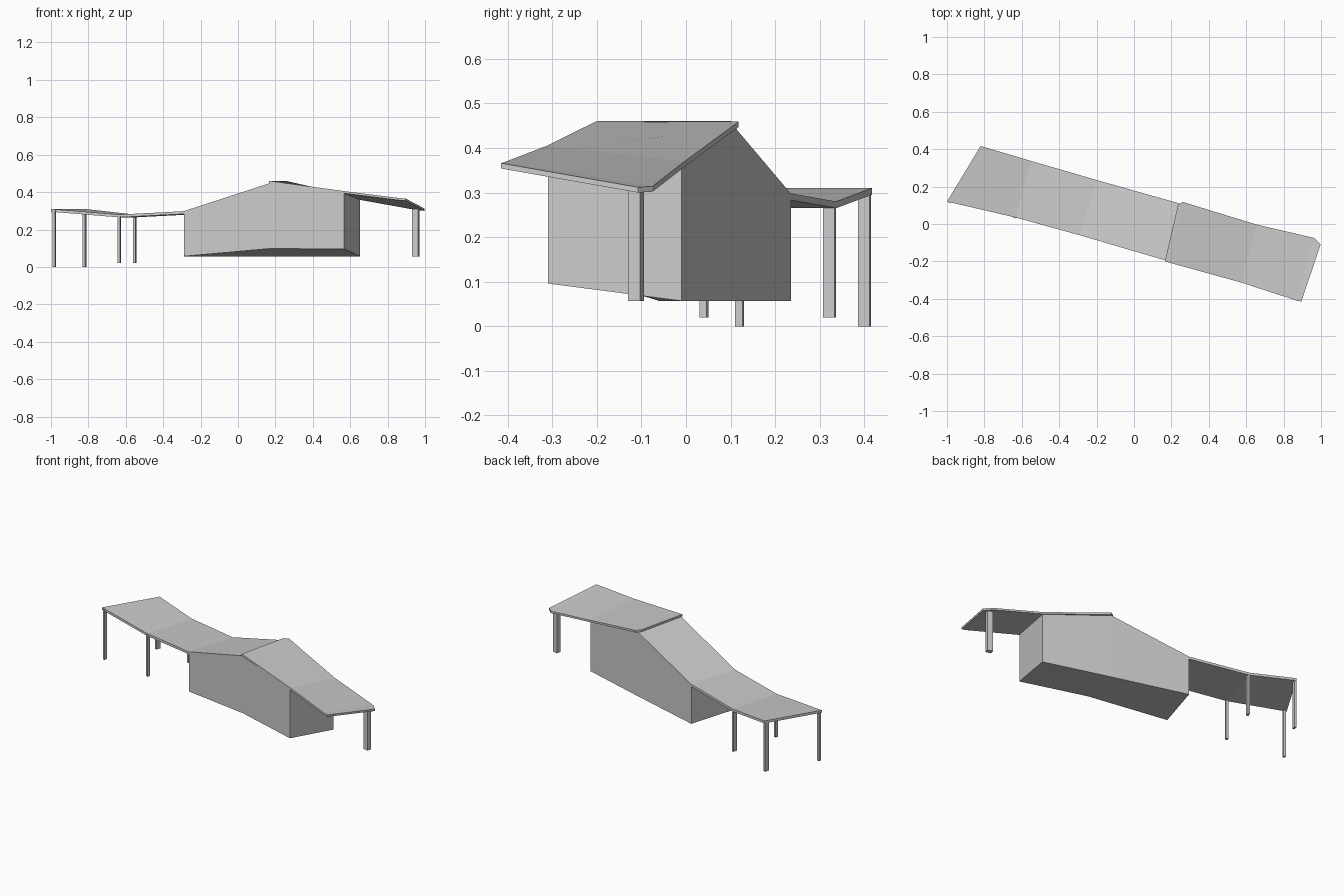
import bpy, bmesh, math
from mathutils import Matrix, Vector

cube = bpy.data.objects.get("Cube")
if cube:
    bpy.data.objects.remove(cube)

grey = bpy.data.materials.new("light_grey")
grey.use_nodes = True
colour = (0.6, 0.6, 0.6, 1)
grey.diffuse_color = colour
grey.node_tree.nodes["Principled BSDF"].inputs["Base Color"].default_value = colour


def finish(name, bm):
    bmesh.ops.recalc_face_normals(bm, faces=bm.faces)
    mesh = bpy.data.meshes.new(name)
    bm.to_mesh(mesh)
    bm.free()
    mesh.materials.append(grey)
    obj = bpy.data.objects.new(name, mesh)
    bpy.context.collection.objects.link(obj)
    return obj


def loft(name, sections):
    """Closed solid through four-cornered cross-sections."""
    bm = bmesh.new()
    rings = [[bm.verts.new(p) for p in s] for s in sections]
    for a, b in zip(rings, rings[1:]):
        for i in range(4):
            j = (i + 1) % 4
            bm.faces.new((a[i], a[j], b[j], b[i]))
    bm.faces.new(rings[0])
    bm.faces.new(rings[-1])
    return finish(name, bm)


def slab(name, edges, thickness):
    """Folded sheet through pairs of front and back edge points."""
    drop = Vector((0, 0, -thickness))
    return loft(name, [(Vector(f), Vector(b), Vector(b) + drop, Vector(f) + drop)
                       for f, b in edges])


def post(name, x, y, width, depth, bottom, top):
    bm = bmesh.new()
    turn = (Matrix.Translation((x, y, (bottom + top) / 2))
            @ Matrix.Rotation(math.radians(-15), 4, 'Z')
            @ Matrix.Diagonal((width, depth, top - bottom, 1)))
    bmesh.ops.create_cube(bm, size=1, matrix=turn)
    finish(name, bm)


# Folded canopy that continues the line of the building
slab("canopy_roof", [((-1, .12, .31), (-.82, .417, .31)),
                     ((-.635, .035, .28), (-.55, .337, .28)),
                     ((-.29, -.06, .298), (-.2, .235, .298))], .015)

# Enclosed hall: front top, back top, back bottom, front bottom at each section
loft("hall", [
    ((-.29, -.06, .298), (-.2, .235, .298), (-.2, .235, .057), (-.29, -.06, .057)),
    ((.17, -.195, .448), (.25, .108, .448), (.25, .108, .057), (.17, -.195, .098)),
    ((.567, -.31, .396), (.652, -.01, .36), (.652, -.01, .057), (.567, -.31, .096)),
])

# Overhanging roof with clipped corners, twisted down towards the back
slab("overhang_roof", [((.165, -.2, .46), (.235, .1, .46)),
                       ((.19, -.207, .457), (.26, .118, .459)),
                       ((.57, -.312, .405), (.655, -.003, .37)),
                       ((.865, -.408, .368), (.965, -.075, .314)),
                       ((.895, -.415, .366), (.998, -.108, .312))], .012)

# Supporting posts
post("canopy_post_front_end", -.982, .12, .014, .017, 0, .303)
post("canopy_post_back_end", -.821, .4, .013, .027, 0, .303)
post("canopy_post_front_inner", -.635, .04, .014, .017, .02, .272)
post("canopy_post_back_inner", -.552, .322, .013, .027, .02, .272)
post("overhang_post", .95, -.112, .034, .028, .057, .311)
